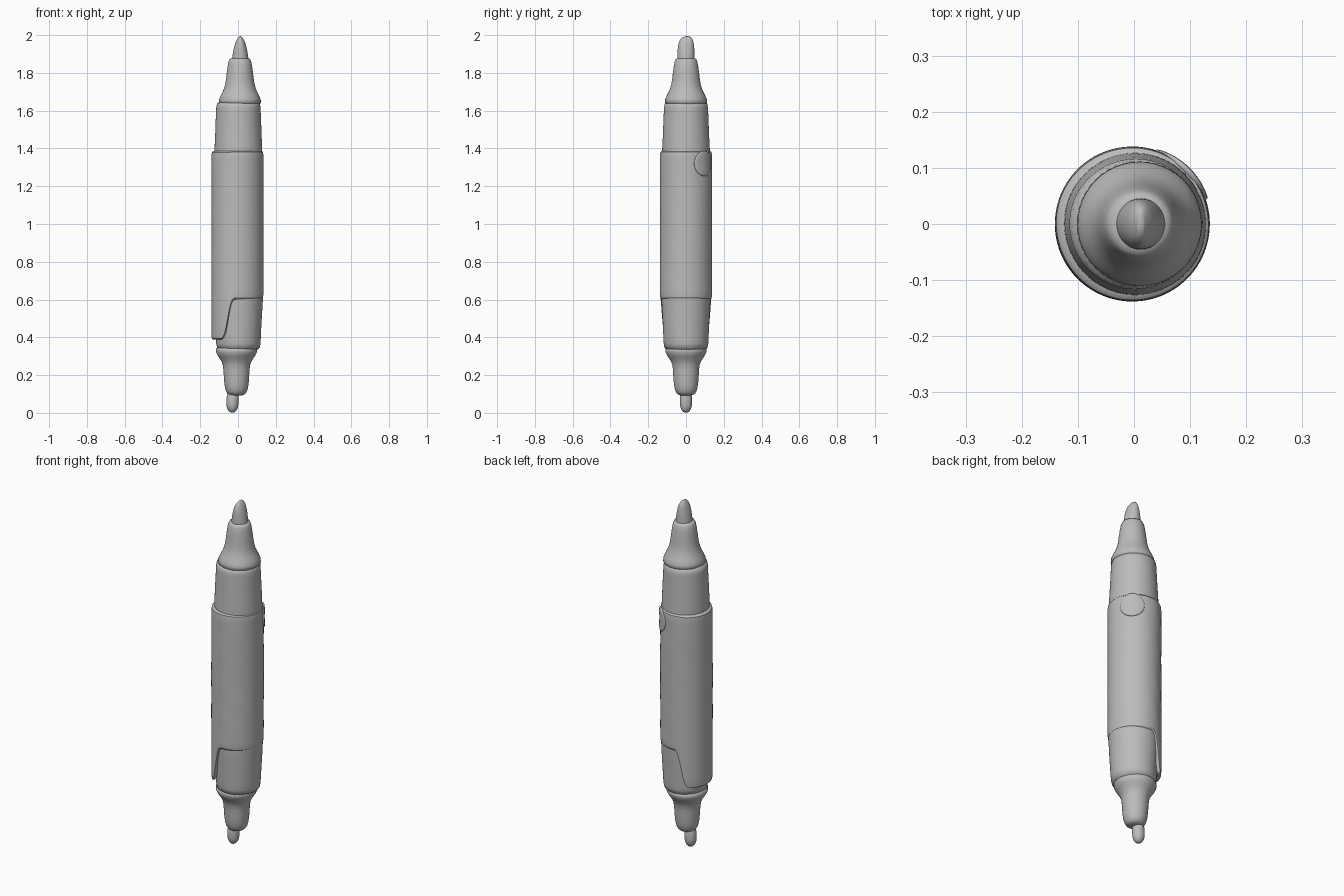
import bpy
import math

default_cube = bpy.data.objects.get("Cube")
if default_cube:
    bpy.data.objects.remove(default_cube, do_unlink=True)

SEGMENTS = 48

grey = bpy.data.materials.new("matte grey")
grey.use_nodes = True
grey.diffuse_color = (0.5, 0.5, 0.5, 1)
shader = grey.node_tree.nodes["Principled BSDF"]
shader.inputs["Base Color"].default_value = grey.diffuse_color


def mix(low, high, amount):
    return low + (high - low) * amount


def smooth_step(value, start, end):
    amount = min(1, max(0, (value - start) / (end - start)))
    return amount * amount * (3 - 2 * amount)


def ripple(angle, z, strength):
    """Slight unevenness of the wrapped surface."""
    return 1 + strength * math.sin(3 * angle + 9 * z) * math.sin(17 * z + angle)


def loft(name, rings, adjust=None, wobble=0):
    """Skin a stack of ellipses: height, centre x, half width, half depth."""
    vertices, faces = [], []
    for z, centre, width, depth in rings:
        for segment in range(SEGMENTS):
            angle = math.tau * segment / SEGMENTS
            scale = ripple(angle, z, wobble)
            x = centre + width * scale * math.cos(angle)
            y = depth * scale * math.sin(angle)
            height = adjust(x, y, z) if adjust else z
            vertices.append((x, y, height))
    for ring in range(len(rings) - 1):
        lower, upper = ring * SEGMENTS, (ring + 1) * SEGMENTS
        for segment in range(SEGMENTS):
            following = (segment + 1) % SEGMENTS
            faces.append((lower + segment, lower + following,
                          upper + following, upper + segment))
    faces.append(tuple(reversed(range(SEGMENTS))))
    faces.append(tuple(range(len(vertices) - SEGMENTS, len(vertices))))

    mesh = bpy.data.meshes.new(name)
    mesh.from_pydata(vertices, [], faces)
    mesh.materials.append(grey)
    part = bpy.data.objects.new(name, mesh)
    bpy.context.collection.objects.link(part)
    soften = part.modifiers.new("soften", "SUBSURF")
    soften.levels = soften.render_levels = 1
    bpy.ops.object.select_all(action="DESELECT")
    bpy.context.view_layer.objects.active = part
    part.select_set(True)
    bpy.ops.object.shade_smooth_by_angle(angle=math.radians(50))
    return part


def turned(profile, centre):
    """Round rings from pairs of height and radius."""
    return [(z, centre, radius, radius) for z, radius in profile]


def tapered(bottom, top, bottom_radius, top_radius, steps):
    """Evenly spaced pairs of height and radius."""
    return [(mix(bottom, top, step / steps),
             mix(bottom_radius, top_radius, step / steps))
            for step in range(steps + 1)]


# Barrel under the sleeve, narrowing towards both shoulders
barrel = (tapered(0.32, 0.6, 0.115, 0.13, 6)
          + tapered(0.65, 1.4, 0.13, 0.127, 10)
          + tapered(1.45, 1.66, 0.124, 0.115, 5))
loft("barrel", turned(barrel, 0.002), wobble=0.007)


# Wrapped sleeve whose lower edge steps up on the left side
SLEEVE_TOP = 1.39
SLEEVE_BOTTOM = 0.38


def stepped_edge(x, y, z):
    bottom = mix(SLEEVE_BOTTOM, 0.6, smooth_step(x, -0.08, -0.03))
    share = (z - SLEEVE_BOTTOM) / (SLEEVE_TOP - SLEEVE_BOTTOM)
    return mix(bottom, SLEEVE_TOP, share)


LIP = 0.005
sleeve = ([(SLEEVE_BOTTOM, 0.125)]
          + tapered(SLEEVE_BOTTOM + LIP, SLEEVE_TOP - LIP, 0.138, 0.138, 20)
          + [(SLEEVE_TOP, 0.125)])
loft("sleeve", turned(sleeve, -0.003), adjust=stepped_edge, wobble=0.005)

# Upper shoulder and collar, closed with a narrow rim
upper_collar = [(1.62, 0.117), (1.66, 0.114), (1.7, 0.09), (1.74, 0.076),
                (1.8, 0.07), (1.87, 0.06), (1.88, 0.05)]
loft("upper_collar", turned(upper_collar, 0.01))


# Chisel nib: curved to an edge across, with a slanted end
def slanted_end(x, y, z):
    return z + 0.13 * (y - 0.035) * smooth_step(z, 1.9, 2)


chisel = []
for step in range(9):
    share = step / 8
    rounding = math.sqrt(1 - 0.98 * share ** 3)
    chisel.append((mix(1.84, 2, share), 0.012,
                   0.047 * rounding * (1 - share / 3),
                   0.046 * math.sqrt(rounding)))
loft("chisel_nib", chisel, adjust=slanted_end)

# Lower collar and shoulder
lower_collar = [(0.09, 0.03), (0.1, 0.05), (0.13, 0.063), (0.2, 0.068),
                (0.26, 0.07), (0.29, 0.09), (0.32, 0.112), (0.36, 0.114)]
loft("lower_collar", turned(lower_collar, -0.008))

# Fine nib: a rounded end on a short stem
fine_nib = []
for step in range(1, 9):
    angle = math.pi / 2 * step / 8
    radius = 0.032 * math.sin(angle)
    fine_nib.append((0.05 * (1 - math.cos(angle)), -0.03, radius, radius))
fine_nib.append((0.12, -0.027, 0.034, 0.034))
loft("fine_nib", fine_nib)


# Raised round tab wrapped onto the back left of the sleeve
def wrap_onto_sleeve(part, direction, height):
    for vertex in part.data.vertices:
        across, up, out = vertex.co
        turn = direction + across / 0.14
        vertex.co = (out * math.cos(turn), out * math.sin(turn), height + up)


tab = loft("raised_tab", turned([(0.125, 0.068), (0.137, 0.068), (0.141, 0.064),
                                 (0.141, 0.04), (0.141, 0.01)], 0))
wrap_onto_sleeve(tab, math.radians(46), 1.32)
